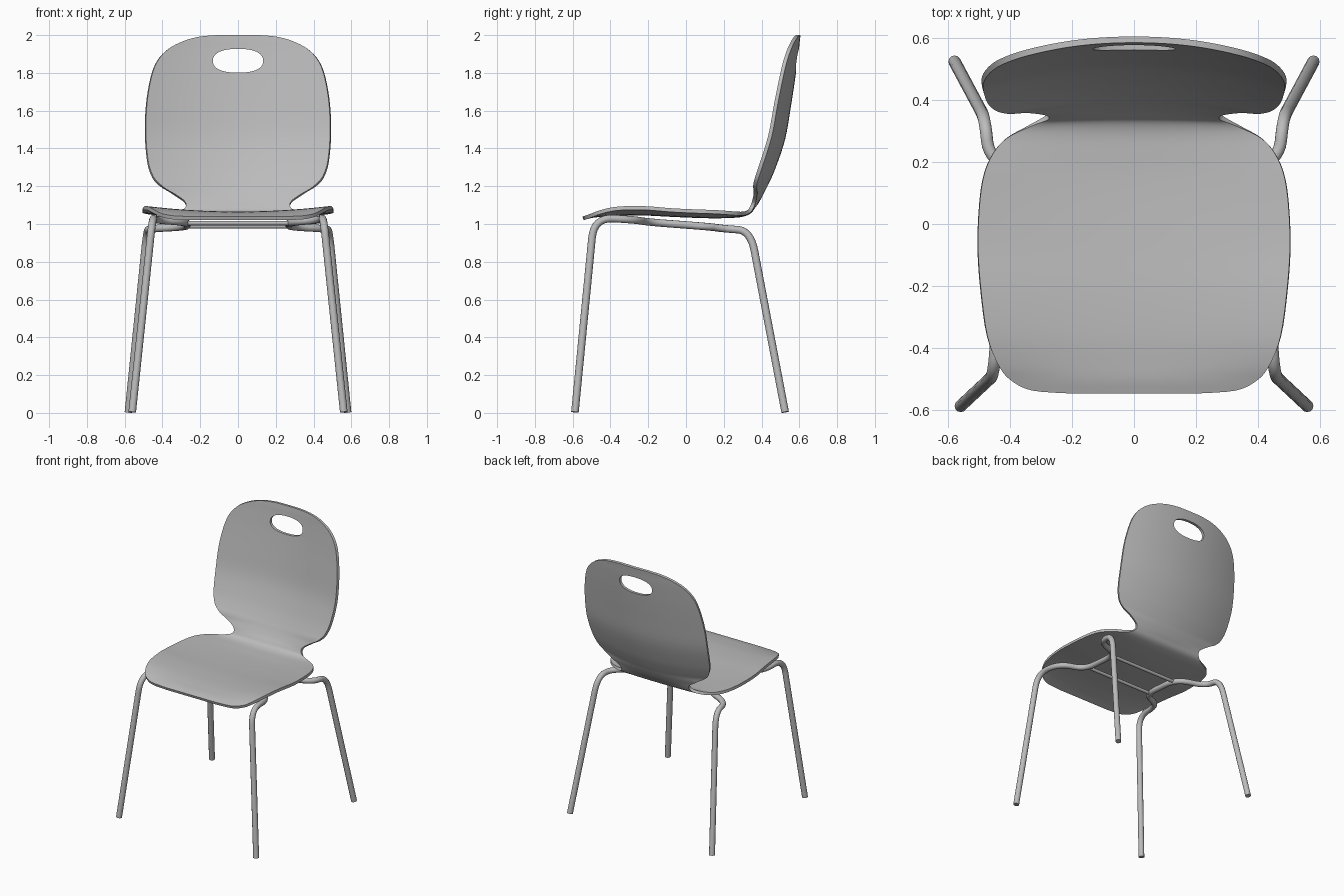
import bpy
import bmesh
import math
from mathutils import Vector

if "Cube" in bpy.data.objects:
    bpy.data.objects.remove(bpy.data.objects["Cube"])

grey = bpy.data.materials.new("plain_grey")
grey.use_nodes = True
grey.diffuse_color = (0.5, 0.5, 0.5, 1)
grey.node_tree.nodes["Principled BSDF"].inputs["Base Color"].default_value = grey.diffuse_color


def add_object(name, data):
    obj = bpy.data.objects.new(name, data)
    bpy.context.collection.objects.link(obj)
    data.materials.append(grey)
    return obj


def select_only(obj):
    bpy.ops.object.select_all(action='DESELECT')
    obj.select_set(True)
    bpy.context.view_layer.objects.active = obj


def smooth_stations(stations, steps):
    """Catmull-Rom interpolation through the stations."""
    pts = [Vector(s) for s in stations]
    pts = [pts[0]] + pts + [pts[-1]]
    result = []
    for a, b, c, d in zip(pts, pts[1:], pts[2:], pts[3:]):
        for i in range(steps):
            t = i / steps
            result.append(b + (c - a) * (t / 2)
                          + (a * 2 - b * 5 + c * 4 - d) * (t * t / 2)
                          + (b * 3 - a - c * 3 + d) * (t ** 3 / 2))
    return result + [pts[-1]]


def rounded_path(corners, reach, steps=8):
    """Replace every inner corner with a smooth bend."""
    pts = [Vector(c) for c in corners]
    path = [pts[0]]
    for a, b, c in zip(pts, pts[1:], pts[2:]):
        start = b + (a - b).normalized() * min(reach, (a - b).length * 0.48)
        end = b + (c - b).normalized() * min(reach, (c - b).length * 0.48)
        for i in range(steps + 1):
            t = i / steps
            path.append(start.lerp(b, t).lerp(b.lerp(end, t), t))
    return path + [pts[-1]]


def tube(name, path, radius):
    curve = bpy.data.curves.new(name, 'CURVE')
    curve.dimensions = '3D'
    curve.bevel_depth = radius
    curve.bevel_resolution = 4
    curve.use_fill_caps = True
    spline = curve.splines.new('POLY')
    spline.points.add(len(path) - 1)
    for point, co in zip(spline.points, path):
        point.co = (*co, 1)
    obj = add_object(name, curve)
    select_only(obj)
    bpy.ops.object.convert(target='MESH')
    bpy.ops.object.shade_smooth_by_angle(angle=math.radians(40))
    return obj


# Seat and back shell: depth, height, half width, dish
stations = [
    (-.545, 1.03, .2, 0), (-.535, 1.033, .33, 0), (-.5, 1.042, .4, .02),
    (-.45, 1.048, .44, .08), (-.36, 1.055, .475, .12), (-.22, 1.055, .495, .12),
    (-.08, 1.048, .505, .1), (.06, 1.042, .5, .1), (.16, 1.04, .485, .1),
    (.23, 1.042, .455, .08), (.28, 1.045, .41, .06), (.315, 1.053, .345, .04),
    (.34, 1.067, .295, .05), (.357, 1.09, .275, .1), (.375, 1.115, .29, .2),
    (.395, 1.15, .35, .25), (.41, 1.18, .41, .3), (.43, 1.22, .45, .3),
    (.465, 1.3, .477, .3), (.515, 1.45, .49, .3), (.545, 1.62, .485, .3),
    (.568, 1.77, .46, .3), (.58, 1.86, .425, .3), (.588, 1.925, .365, .3),
    (.592, 1.965, .29, .3), (.595, 1.99, .2, .3), (.596, 2, .1, .3)]
rows = smooth_stations(stations, 4)
columns = 24
bm = bmesh.new()
grid = []
for i, (y, z, width, dish) in enumerate(rows):
    before, after = rows[max(i - 1, 0)], rows[min(i + 1, len(rows) - 1)]
    along = Vector((0, after[0] - before[0], after[1] - before[1])).normalized()
    normal = Vector((1, 0, 0)).cross(along)
    line = []
    for j in range(columns + 1):
        x = width * (2 * j / columns - 1)
        line.append(bm.verts.new(Vector((x, y, z)) + normal * dish * x * x))
    grid.append(line)
for low, high in zip(grid, grid[1:]):
    for j in range(columns):
        bm.faces.new((low[j], low[j + 1], high[j + 1], high[j]))
mesh = bpy.data.meshes.new("seat_shell")
bm.to_mesh(mesh)
bm.free()
shell = add_object("seat_shell", mesh)
solid = shell.modifiers.new("thickness", 'SOLIDIFY')
solid.thickness = 0.02
solid.offset = 0

# Hand hole cutter, a rounded oval prism
bm = bmesh.new()
oval = []
for i in range(48):
    c, s = math.cos(i * math.tau / 48), math.sin(i * math.tau / 48)
    oval.append(bm.verts.new((0.133 * math.copysign(abs(c) ** 0.85, c), 0.3,
                              1.864 + 0.063 * math.copysign(abs(s) ** 0.85, s))))
face = bm.faces.new(oval)
sweep = bmesh.ops.extrude_face_region(bm, geom=[face])
bmesh.ops.translate(bm, vec=(0, 0.6, 0),
                    verts=[v for v in sweep["geom"] if isinstance(v, bmesh.types.BMVert)])
bmesh.ops.recalc_face_normals(bm, faces=bm.faces)
mesh = bpy.data.meshes.new("hand_hole_cutter")
bm.to_mesh(mesh)
bm.free()
cutter = add_object("hand_hole_cutter", mesh)
cutter.hide_render = True
cut = shell.modifiers.new("hand_hole", 'BOOLEAN')
cut.object = cutter
cut.solver = 'EXACT'
select_only(shell)
for modifier in ("thickness", "hand_hole"):
    bpy.ops.object.modifier_apply(modifier=modifier)
bpy.data.objects.remove(cutter)
bpy.ops.object.shade_smooth_by_angle(angle=math.radians(40))

# Bent side frames: rear leg, under-seat rail and front leg in one tube
corners = [(.58, .525, .004), (.482, .342, .965), (.468, .2, .975), (.27, .13, .985),
           (.27, -.2, 1.01), (.44, -.27, 1.022), (.452, -.487, 1.035), (.56, -.588, .004)]
for side, name in ((1, "left_frame"), (-1, "right_frame")):
    path = rounded_path([(side * x, y, z) for x, y, z in corners], 0.11)
    tube(name, path, 0.02)

# Thin crossbars between the rails
for name, y, z in (("front_crossbar", -.16, 1.005), ("rear_crossbar", .09, .988)):
    tube(name, [(-.27, y, z), (.27, y, z)], 0.012)
